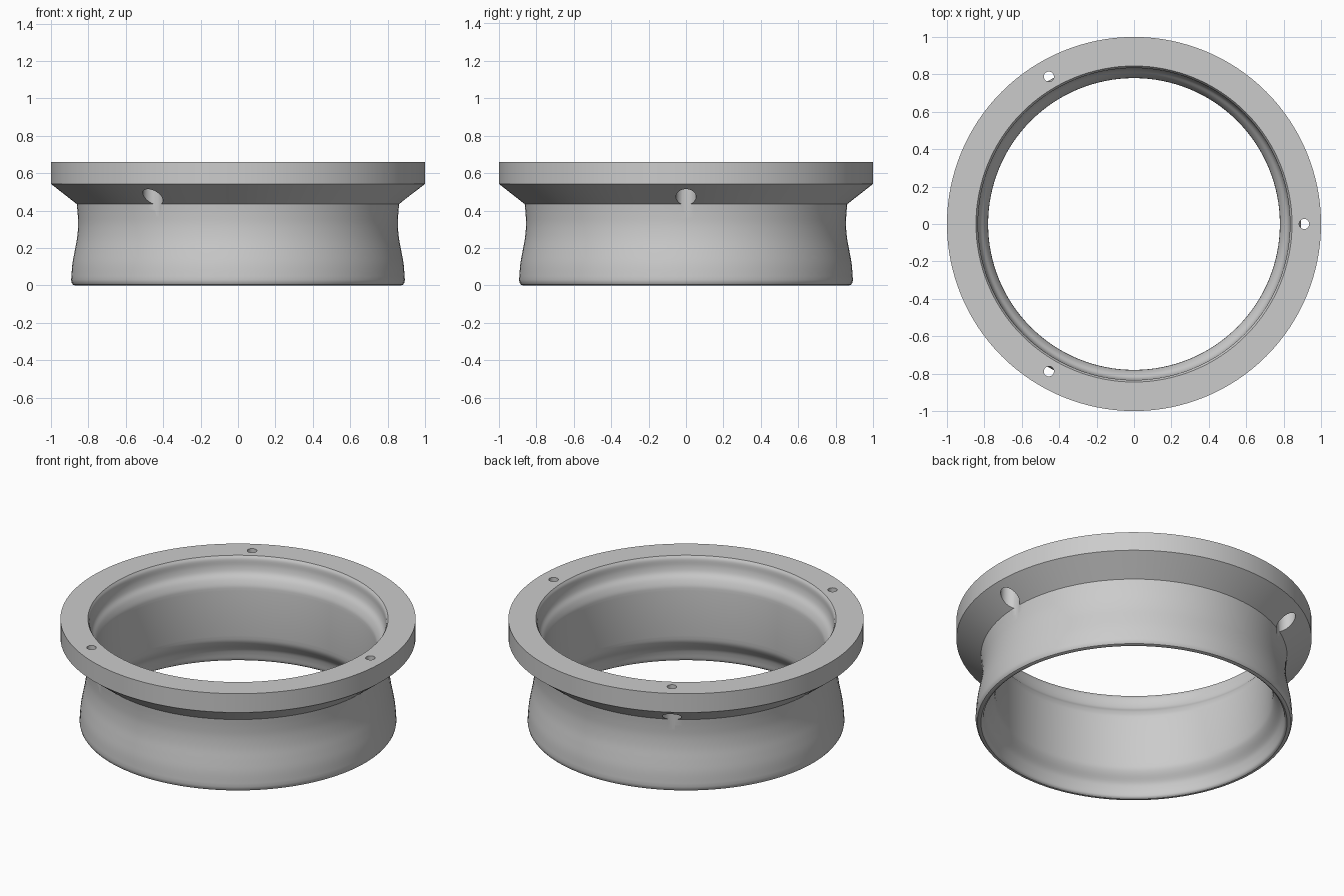
import bpy, bmesh, math
from mathutils import Vector, Matrix

if "Cube" in bpy.data.objects:
    bpy.data.objects.remove(bpy.data.objects["Cube"])

SEGMENTS = 128
grey = bpy.data.materials.new("light_grey")
grey.diffuse_color = (0.6, 0.6, 0.6, 1)
grey.use_nodes = True
grey.node_tree.nodes["Principled BSDF"].inputs["Base Color"].default_value = grey.diffuse_color


def smooth_curve(points, steps=4):
    """Catmull-Rom curve through (radius, height) points."""
    p = [Vector(q) for q in points]
    p = [2 * p[0] - p[1]] + p + [2 * p[-1] - p[-2]]
    out = []
    for a, b, c, d in zip(p, p[1:], p[2:], p[3:]):
        for i in range(steps):
            t = i / steps
            out.append(0.5 * (2 * b + (c - a) * t + (2 * a - 5 * b + 4 * c - d) * t * t
                              + (3 * b - a - 3 * c + d) * t ** 3))
    return out + [p[-2]]


def revolve(name, profile):
    """Closed ring from a closed (radius, height) profile."""
    bm = bmesh.new()
    rings = []
    for i in range(SEGMENTS):
        a = 2 * math.pi * i / SEGMENTS
        rings.append([bm.verts.new((r * math.cos(a), r * math.sin(a), z)) for r, z in profile])
    n = len(profile)
    for i in range(SEGMENTS):
        r0, r1 = rings[i], rings[(i + 1) % SEGMENTS]
        for j in range(n):
            k = (j + 1) % n
            bm.faces.new((r0[j], r0[k], r1[k], r1[j]))
    bmesh.ops.recalc_face_normals(bm, faces=bm.faces)
    return finish(name, bm)


def finish(name, bm):
    mesh = bpy.data.meshes.new(name)
    bm.to_mesh(mesh)
    bm.free()
    mesh.materials.append(grey)
    ob = bpy.data.objects.new(name, mesh)
    bpy.context.collection.objects.link(ob)
    return ob


# Flange rim and conical underside, then waisted outer wall with rounded foot
outer = [(1, 0.66), (1, 0.543)]
outer += smooth_curve([(0.862, 0.435), (0.857, 0.38), (0.855, 0.32), (0.861, 0.25),
                       (0.874, 0.18), (0.886, 0.11), (0.892, 0.03)])
outer += [(0.889, 0.014), (0.882, 0.004), (0.872, 0.0)]
# Bore: flared foot, straight middle, flared mouth with rounded lip
inner = smooth_curve([(0.862, 0.0), (0.85, 0.012), (0.842, 0.05), (0.83, 0.085),
                      (0.80, 0.125), (0.785, 0.155), (0.78, 0.19)])
inner += smooth_curve([(0.78, 0.47), (0.784, 0.50), (0.80, 0.535), (0.822, 0.565),
                       (0.832, 0.60), (0.835, 0.64), (0.845, 0.66)])
ring = revolve("flanged_ring", [tuple(p) for p in outer + inner])


# Three screw holes, each with a wider pocket below
def cutter(name, radius, low, high):
    bm = bmesh.new()
    for i in range(3):
        a = 2 * math.pi * i / 3
        pos = (0.91 * math.cos(a), 0.91 * math.sin(a), (low + high) / 2)
        bmesh.ops.create_cone(bm, cap_ends=True, segments=32, radius1=radius, radius2=radius,
                              depth=high - low, matrix=Matrix.Translation(pos))
    ob = finish(name, bm)
    ob.hide_render = True
    return ob


cutters = [cutter("screw_hole_cutter", 0.027, 0.45, 0.8),
           cutter("screw_pocket_cutter", 0.054, 0.30, 0.57)]
bpy.context.view_layer.objects.active = ring
ring.select_set(True)
for c in cutters:
    mod = ring.modifiers.new(c.name, 'BOOLEAN')
    mod.operation = 'DIFFERENCE'
    mod.solver = 'EXACT'
    mod.object = c
    bpy.ops.object.modifier_apply(modifier=mod.name)
for c in cutters:
    bpy.data.objects.remove(c)
bpy.ops.object.shade_smooth_by_angle(angle=math.radians(30))
